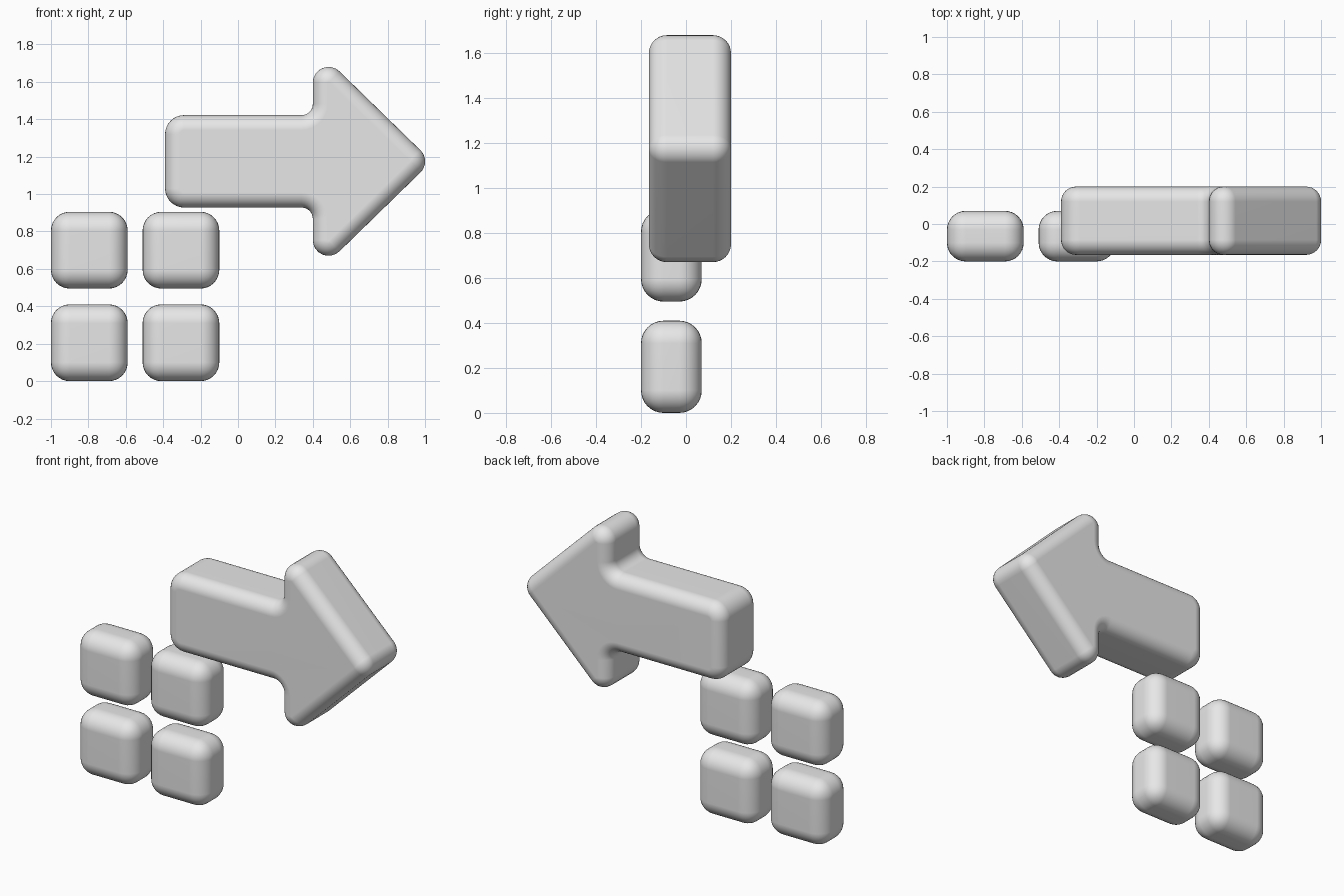
import bpy, bmesh, math

if "Cube" in bpy.data.objects:
    bpy.data.objects.remove(bpy.data.objects["Cube"])

grey = bpy.data.materials.new("light grey")
grey.diffuse_color = (0.8, 0.8, 0.8, 1)
grey.use_nodes = True
grey.node_tree.nodes["Principled BSDF"].inputs["Base Color"].default_value = grey.diffuse_color


def finish(obj):
    """Shared material, smooth shading and flat-face-friendly normals."""
    obj.data.materials.append(grey)
    bpy.ops.object.select_all(action='DESELECT')
    obj.select_set(True)
    bpy.context.view_layer.objects.active = obj
    bpy.ops.object.shade_smooth_by_angle(angle=math.radians(40))
    obj.modifiers.new("even_normals", 'WEIGHTED_NORMAL')


def rounded_block(name, x, z):
    """Soft cushion block, 0.41 square and 0.27 deep."""
    bm = bmesh.new()
    bmesh.ops.create_cube(bm, size=1)
    bmesh.ops.scale(bm, vec=(0.41, 0.27, 0.41), verts=bm.verts)
    bmesh.ops.bevel(bm, geom=bm.edges[:], offset=0.1, segments=8,
                    profile=0.5, affect='EDGES')
    mesh = bpy.data.meshes.new(name)
    bm.to_mesh(mesh)
    bm.free()
    obj = bpy.data.objects.new(name, mesh)
    obj.location = (x, -0.065, z)
    bpy.context.collection.objects.link(obj)
    finish(obj)


# Upper half of the arrow outline: centre x, centre height, radius,
# start and end angle, +1 convex or -1 concave
MID_Z = 1.175
HALF = [
    (0.916, 0.000, 0.084, 0, 45.7, 1),       # tip
    (0.484, 0.421, 0.084, 45.7, 180, 1),     # barb
    (0.340, 0.307, 0.060, 0, -90, -1),       # inner corner
    (-0.288, 0.145, 0.102, 90, 180, 1),      # tail corner
]


def arrow_ring(inset, y):
    """Arrow outline moved inward by inset, at depth y."""
    half = []
    for cx, cz, r, a0, a1, sign in HALF:
        rad = r - sign * inset
        for i in range(9):
            a = math.radians(a0 + (a1 - a0) * i / 8)
            half.append((cx + rad * math.cos(a), cz + rad * math.sin(a)))
    lower = [(x, -z) for x, z in reversed(half[1:])]
    return [(x, y, MID_Z + z) for x, z in half + lower]


def arrow(y0, y1, roll, steps=8):
    """Stack outline rings with a rolled edge on the front and back."""
    arc = [math.pi / 2 * i / steps for i in range(steps + 1)]
    levels = [(roll * (1 - math.sin(a)), y0 + roll * (1 - math.cos(a))) for a in arc]
    levels += [(d, y0 + y1 - y) for d, y in reversed(levels)]
    bm = bmesh.new()
    rings = [[bm.verts.new(p) for p in arrow_ring(d, y)] for d, y in levels]
    n = len(rings[0])
    for a, b in zip(rings, rings[1:]):
        for i in range(n):
            j = (i + 1) % n
            bm.faces.new((a[i], a[j], b[j], b[i]))
    bm.faces.new(rings[0])
    bm.faces.new(rings[-1])
    bmesh.ops.recalc_face_normals(bm, faces=bm.faces)
    mesh = bpy.data.meshes.new("arrow")
    bm.to_mesh(mesh)
    bm.free()
    obj = bpy.data.objects.new("arrow", mesh)
    bpy.context.collection.objects.link(obj)
    finish(obj)


# Four blocks in a square grid
for row, z in (("lower", 0.205), ("upper", 0.70)):
    for side, x in (("left", -0.795), ("right", -0.305)):
        rounded_block(f"{row}_{side}_block", x, z)

# Arrow pointing right
arrow(-0.165, 0.20, 0.08)
